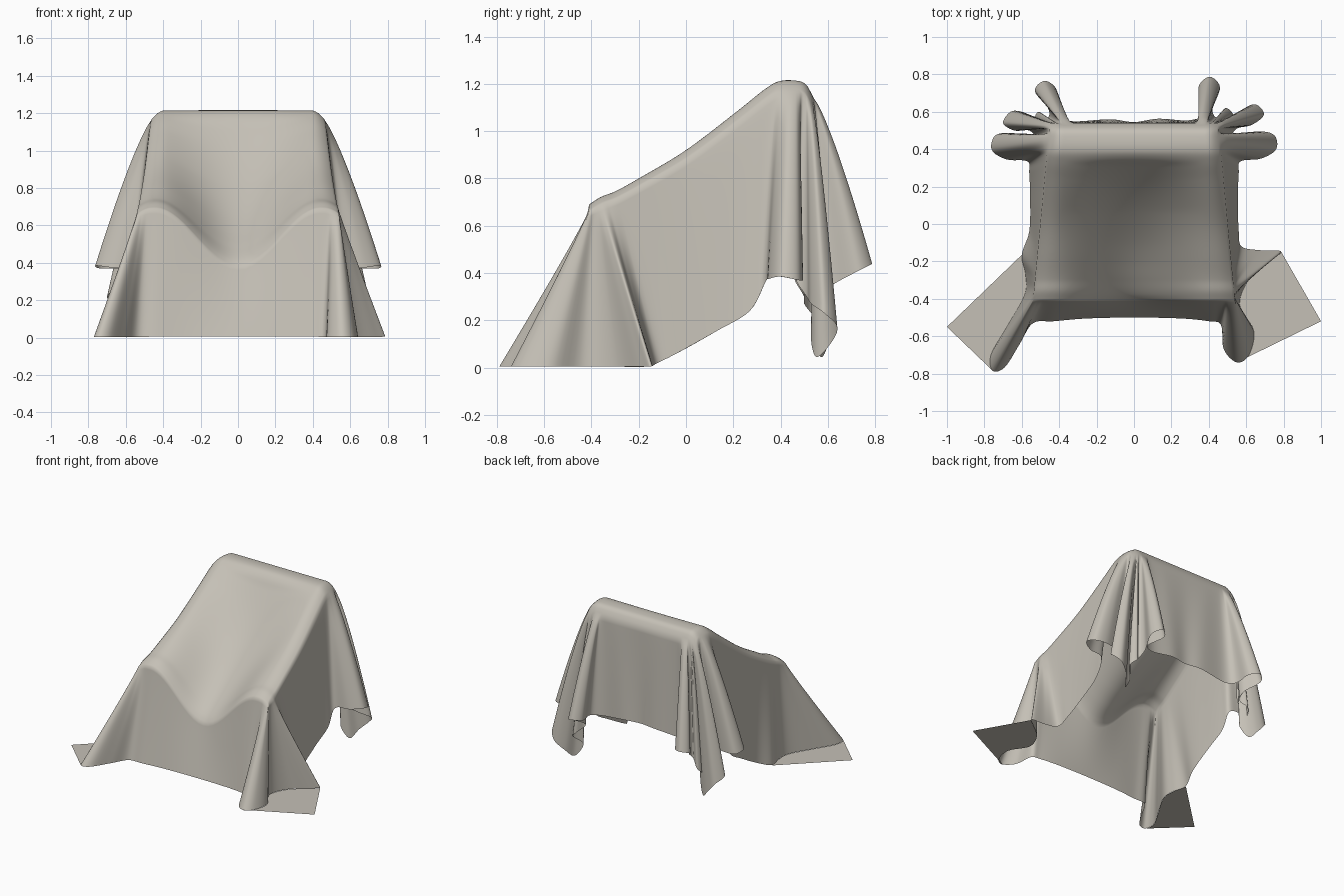
import bpy, bmesh, math

# --- one fabric colour
fabric = bpy.data.materials.new("warm_grey_fabric")
fabric.diffuse_color = (0.56, 0.53, 0.47, 1)

# --- height profiles of the covered chair, front (y=-.41) to back (y=.54)
RIDGE = [(-.41, .69), (-.36, .722), (-.3, .745), (-.2, .80), (0, .92), (.23, 1.095),
         (.33, 1.175), (.39, 1.21), (.47, 1.213), (.51, 1.195), (.54, 1.14)]
CENTRE = [(-.42, .36), (-.38, .415), (-.3, .485), (-.2, .565), (-.1, .65), (0, .745),
          (.1, .85), (.2, .97), (.31, 1.12), (.345, 1.175), (.39, 1.21), (.47, 1.213),
          (.51, 1.195), (.54, 1.14)]

# --- hem points: (rim position, x, y, z); rim runs 0-1 front, 1-2 right, 2-3 back, 3-4 left
FRONT_RIGHT = [(.72, .25, -.505, .005), (.88, .40, -.52, .005), (.95, .465, -.54, .004),
               (.975, .48, -.67, .004), (.99, .55, -.74, .004), (1.0, .615, -.70, .004),
               (1.01, .64, -.57, .004), (1.02, .565, -.43, .004), (1.03, .62, -.29, .004),
               (1.045, .74, -.19, .004), (1.06, .785, -.145, .006), (1.085, .67, -.14, .008),
               (1.13, .575, -.12, .02)]
FRONT_LEFT = [(.72, .25, -.505, .005), (.88, .43, -.52, .005), (.95, .54, -.53, .004),
              (.975, .61, -.64, .004), (.99, .69, -.765, .004), (1.0, .755, -.785, .004),
              (1.02, .765, -.70, .004), (1.04, .68, -.55, .004), (1.07, .585, -.38, .004),
              (1.11, .58, -.27, .004), (1.17, .60, -.165, .006)]
SIDE = [(1.3, .56, -.04, .06), (1.55, .555, .13, .155), (1.74, .56, .27, .24)]
BACK_RIGHT = [(1.83, .57, .335, .36), (1.87, .68, .35, .375), (1.9, .76, .40, .385),
              (1.92, .75, .475, .37), (1.935, .66, .495, .37), (1.95, .53, .465, .37),
              (1.965, .55, .51, .30), (1.975, .63, .53, .27), (1.985, .695, .585, .23),
              (1.995, .65, .64, .17), (2.003, .58, .61, .10), (2.01, .54, .55, .045),
              (2.02, .48, .53, .14), (2.028, .53, .58, .2), (2.036, .49, .62, .25),
              (2.045, .44, .57, .3), (2.06, .42, .62, .35), (2.075, .46, .73, .41),
              (2.095, .405, .787, .44), (2.115, .345, .73, .43), (2.135, .38, .6, .41),
              (2.17, .3, .555, .41), (2.3, .13, .563, .43)]
BACK_LEFT = [(1.83, .57, .335, .36), (1.87, .68, .345, .375), (1.9, .76, .395, .385),
             (1.92, .74, .475, .37), (1.935, .64, .485, .37), (1.95, .53, .46, .37),
             (1.965, .56, .50, .30), (1.975, .64, .50, .27), (1.985, .70, .54, .22),
             (1.995, .66, .60, .17), (2.003, .60, .60, .10), (2.01, .54, .57, .045),
             (2.02, .49, .53, .14), (2.028, .53, .56, .2), (2.036, .51, .6, .25),
             (2.045, .46, .57, .3), (2.06, .46, .62, .35), (2.075, .53, .71, .41),
             (2.095, .48, .765, .43), (2.115, .415, .72, .42), (2.135, .41, .6, .41),
             (2.17, .34, .55, .41), (2.3, .13, .56, .43)]


def curve(pts, x):
    """Smooth height at x along a profile."""
    n = len(pts)
    i = max(k for k in range(n - 1) if pts[k][0] <= x or k == 0)

    def slope(k):
        a, b = pts[max(k - 1, 0)], pts[min(k + 1, n - 1)]
        return (b[1] - a[1]) / (b[0] - a[0])
    (x0, y0), (x1, y1) = pts[i], pts[i + 1]
    h = x1 - x0
    t = (x - x0) / h
    return (y0 * (2*t**3 - 3*t*t + 1) + h * slope(i) * (t**3 - 2*t*t + t)
            + y1 * (3*t*t - 2*t**3) + h * slope(i + 1) * (t**3 - t*t))


def top(u, v):
    """Cloth stretched over the chair: u across, v front to back."""
    y = -.41 + .95 * v
    sag = (.5 * (1 + math.cos(math.pi * min(abs(u) / .82, 1)))) ** (1 - .35 * min(1, 2 * v))
    z = curve(RIDGE, y) * (1 - sag) + curve(CENTRE, y) * sag
    z -= (.03 + .02 * v) * max(0, (abs(u) - .84) / .16) ** 2
    return ((.54 - .09 * v) * u, y, z)


def rim_uv(s):
    s %= 4
    side, f = int(s), s - int(s)
    return [(2*f - 1, 0), (1, f), (1 - 2*f, 1), (-1, 1 - f)][side]


# --- full hem loop: right half, then mirrored left half
right = [(.5, 0, -.5, .005)] + FRONT_RIGHT + SIDE + BACK_RIGHT
left = [(5 - s, -x, y, z) for s, x, y, z in FRONT_LEFT + SIDE + BACK_LEFT][::-1]
ctrl = right + [(2.5, 0, .545, .43)] + left
n, SUB = len(ctrl), 6
cols = []
for i in range(n):
    p0, p1, p2, p3 = (ctrl[(i + k) % n] for k in (-1, 0, 1, 2))
    s2 = p2[0] if p2[0] > p1[0] else p2[0] + 4
    for k in range(SUB):
        t = k / SUB
        hem = [.5 * (2*b + (c - a)*t + (2*a - 5*b + 4*c - d)*t*t + (3*b - a - 3*c + d)*t**3)
               for a, b, c, d in zip(p0[1:], p1[1:], p2[1:], p3[1:])]
        hem[2] = max(hem[2], .002)
        cols.append((p1[0] + (s2 - p1[0]) * t, hem))

# --- draped cloth: rings from the middle to the rim, then down to the hem
TOP, DROP = 40, 26
bm = bmesh.new()
rings = []
for r in range(TOP + 1):
    k = r / TOP
    ring = []
    for s, hem in cols:
        u, v = rim_uv(s)
        ring.append(bm.verts.new(top(u * k, .5 + (v - .5) * k)))
    rings.append(ring)
for r in range(1, DROP + 1):
    t = r / DROP
    ring = []
    for s, hem in cols:
        a = top(*rim_uv(s))
        f = t ** (.8 + .25 * max(0, 1 - hem[2] / .15))
        ring.append(bm.verts.new((a[0] + (hem[0] - a[0]) * f, a[1] + (hem[1] - a[1]) * f,
                                  a[2] + (hem[2] - a[2]) * t)))
    rings.append(ring)
m = len(cols)
for a, b in zip(rings, rings[1:]):
    for i in range(m):
        j = (i + 1) % m
        bm.faces.new((a[i], b[i], b[j], a[j]))
bmesh.ops.remove_doubles(bm, verts=bm.verts, dist=1e-5)


def finish(bm, name):
    me = bpy.data.meshes.new(name)
    bm.to_mesh(me)
    bm.free()
    me.materials.append(fabric)
    for p in me.polygons:
        p.use_smooth = True
    bpy.context.collection.objects.link(bpy.data.objects.new(name, me))


finish(bm, "draped_cloth")


# --- flat cloth corners lying on the floor
def floor_corner(name, lo, hi, tip):
    bm = bmesh.new()
    pts = [h[:2] for s, h in cols if lo <= s <= hi] + [tip]
    f = bm.faces.new([bm.verts.new((x, y, .003)) for x, y in pts])
    f.normal_update()
    if f.normal.z < 0:
        f.normal_flip()
    bmesh.ops.triangulate(bm, faces=bm.faces[:])
    finish(bm, name)


floor_corner("floor_corner_right", .9899, 1.0601, (1.0, -.52))
floor_corner("floor_corner_left", 3.8299, 4.0001, (-1.0, -.55))
